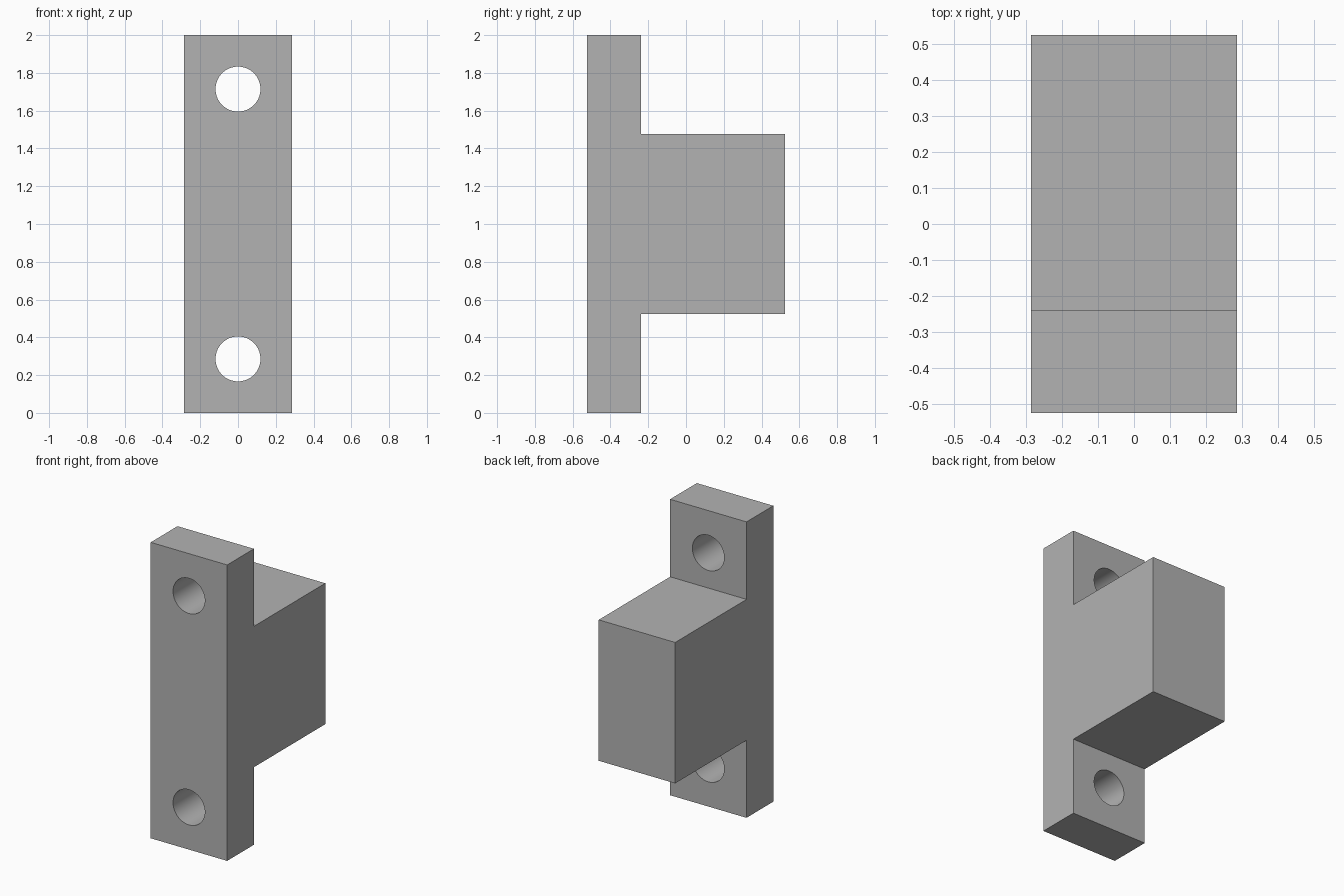
import bpy
import bmesh
from math import radians

if "Cube" in bpy.data.objects:
    bpy.data.objects.remove(bpy.data.objects["Cube"], do_unlink=True)

U = 1 / 21                       # base module
HALF_W, HALF_D = 6 * U, 11 * U
PLATE_BACK = -5 * U              # rear face of the mounting plate
BLOCK_LOW, BLOCK_HIGH = 11 * U, 31 * U
HOLE_R, HOLE_INSET = 0.119, 6 * U

grey = bpy.data.materials.new("plain grey")
grey.use_nodes = True
colour = (0.45, 0.45, 0.45, 1)
grey.diffuse_color = colour
grey.node_tree.nodes["Principled BSDF"].inputs["Base Color"].default_value = colour

# T-shaped side profile, extruded across the width
profile = [(-HALF_D, 0), (PLATE_BACK, 0), (PLATE_BACK, BLOCK_LOW), (HALF_D, BLOCK_LOW),
           (HALF_D, BLOCK_HIGH), (PLATE_BACK, BLOCK_HIGH), (PLATE_BACK, 2), (-HALF_D, 2)]
bm = bmesh.new()
face = bm.faces.new([bm.verts.new((-HALF_W, y, z)) for y, z in profile])
side = bmesh.ops.extrude_face_region(bm, geom=[face])
verts = [v for v in side["geom"] if isinstance(v, bmesh.types.BMVert)]
bmesh.ops.translate(bm, verts=verts, vec=(2 * HALF_W, 0, 0))
bmesh.ops.recalc_face_normals(bm, faces=bm.faces)
mesh = bpy.data.meshes.new("mounting_block")
bm.to_mesh(mesh)
bm.free()
block = bpy.data.objects.new("mounting_block", mesh)
bpy.context.collection.objects.link(block)
mesh.materials.append(grey)

# Bolt holes through the plate, above and below the block
for z in (HOLE_INSET, 2 - HOLE_INSET):
    bpy.ops.mesh.primitive_cylinder_add(vertices=64, radius=HOLE_R, depth=0.6,
                                        location=(0, -8 * U, z), rotation=(radians(90), 0, 0))
    cutter = bpy.context.object
    cutter.name = "hole_cutter"
    cutter.hide_render = True
    cutter.data.materials.append(grey)
    cut = block.modifiers.new("bolt_hole", "BOOLEAN")
    cut.operation, cut.solver, cut.object = "DIFFERENCE", "EXACT", cutter
    bpy.ops.object.select_all(action="DESELECT")
    block.select_set(True)
    bpy.context.view_layer.objects.active = block
    bpy.ops.object.modifier_apply(modifier=cut.name)
    bpy.data.objects.remove(cutter, do_unlink=True)

bpy.ops.object.shade_smooth_by_angle(angle=radians(30))
